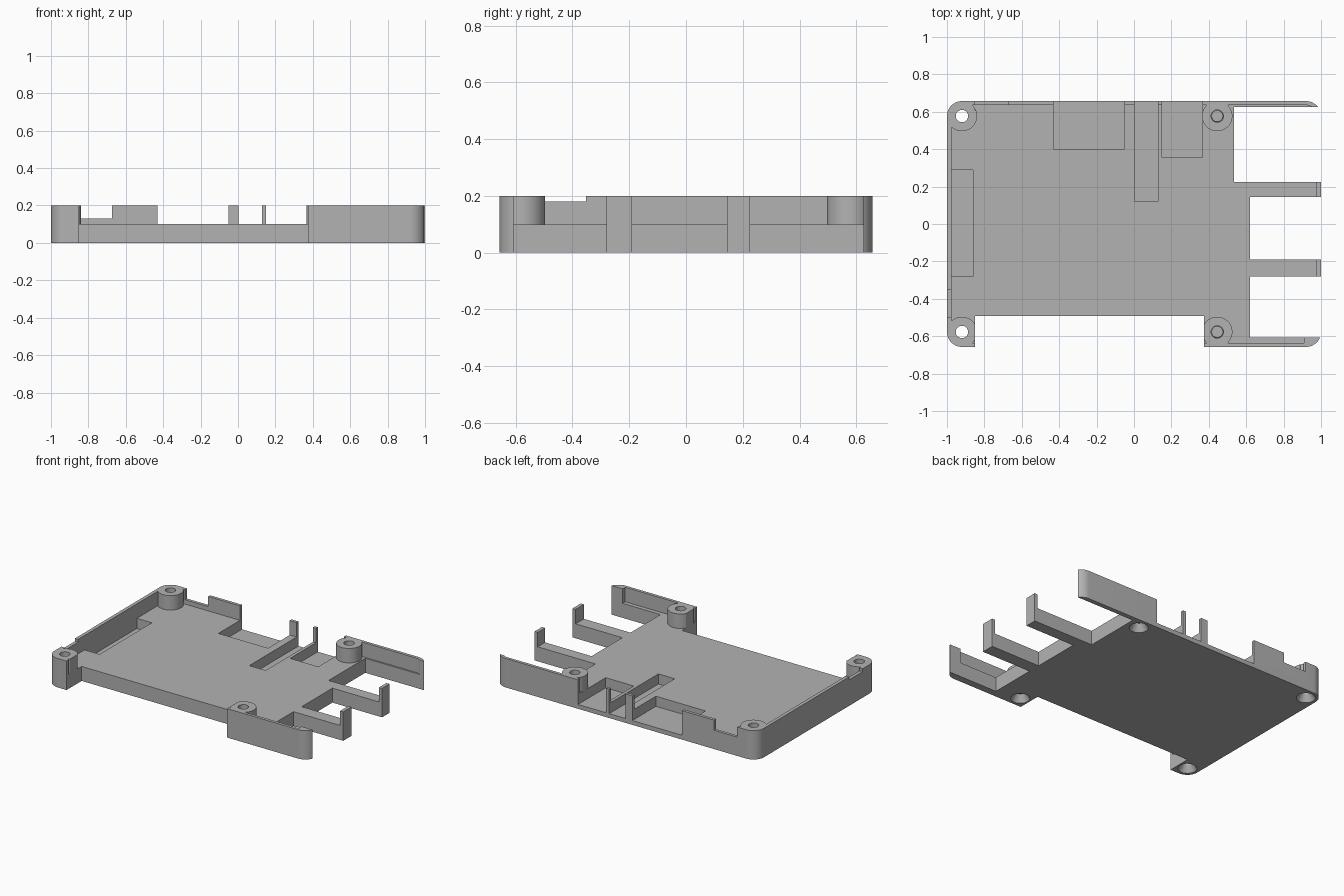
import bpy, bmesh
from math import sin, cos, pi, radians

cube = bpy.data.objects.get("Cube")
if cube:
    bpy.data.objects.remove(cube, do_unlink=True)

H, FLOOR, RECESS = 0.2, 0.1, 0.03
W, D, R = 1.0, 0.657, 0.08
SCREWS = [(x, y) for x in (-0.92, 0.445) for y in (-0.577, 0.577)]

grey = bpy.data.materials.new("plain grey plastic")
grey.use_nodes = True
colour = (0.45, 0.45, 0.45, 1)
grey.diffuse_color = colour
grey.node_tree.nodes["Principled BSDF"].inputs["Base Color"].default_value = colour


def finish(name, bm):
    bmesh.ops.recalc_face_normals(bm, faces=bm.faces)
    mesh = bpy.data.meshes.new(name)
    bm.to_mesh(mesh)
    bm.free()
    mesh.materials.append(grey)
    obj = bpy.data.objects.new(name, mesh)
    bpy.context.collection.objects.link(obj)
    return obj


def rounded_block(name, hx, hy, r, z0, z1, steps=12):
    bm = bmesh.new()
    ring = []
    for i, (sx, sy) in enumerate([(1, 1), (-1, 1), (-1, -1), (1, -1)]):
        for k in range(steps + 1):
            a = (i + k / steps) * pi / 2
            ring.append(bm.verts.new((sx * (hx - r) + r * cos(a),
                                      sy * (hy - r) + r * sin(a), z0)))
    face = bm.faces.new(ring)
    ext = bmesh.ops.extrude_face_region(bm, geom=[face])
    top = [v for v in ext["geom"] if isinstance(v, bmesh.types.BMVert)]
    bmesh.ops.translate(bm, verts=top, vec=(0, 0, z1 - z0))
    return finish(name, bm)


def box(name, x0, x1, y0, y1, z0, z1):
    bm = bmesh.new()
    bmesh.ops.create_cube(bm, size=1)
    for v in bm.verts:
        v.co = ((x0 + x1) / 2 + v.co.x * (x1 - x0),
                (y0 + y1) / 2 + v.co.y * (y1 - y0),
                (z0 + z1) / 2 + v.co.z * (z1 - z0))
    return finish(name, bm)


def cone(name, x, y, r0, r1, z0, z1):
    bm = bmesh.new()
    bmesh.ops.create_cone(bm, cap_ends=True, segments=48, radius1=r0,
                          radius2=r1, depth=z1 - z0)
    bmesh.ops.translate(bm, verts=bm.verts, vec=(x, y, (z0 + z1) / 2))
    return finish(name, bm)


def cut(target, cutter):
    mod = target.modifiers.new("cut", 'BOOLEAN')
    mod.operation, mod.solver, mod.object = 'DIFFERENCE', 'EXACT', cutter
    bpy.context.view_layer.update()
    graph = bpy.context.evaluated_depsgraph_get()
    mesh = bpy.data.meshes.new_from_object(target.evaluated_get(graph))
    target.modifiers.clear()
    target.data = mesh
    bpy.data.objects.remove(cutter, do_unlink=True)


# Tray blank, and the cavity that leaves rim walls and screw posts standing
tray = rounded_block("case_tray", W, D, R, 0, H)
cavity = rounded_block("cavity", 0.976, 0.636, 0.058, FLOOR, 0.4)
for x, y in SCREWS:
    cut(cavity, cone("post", x, y, 0.081, 0.081, 0.05, 0.5))
cut(cavity, box("front_wall_end", 0.91, 1.1, -0.7, -0.605, 0.05, 0.5))
cut(tray, cavity)

# Openings through the whole height: front notch and three right-hand bays
for x0, x1, y0, y1 in [(-0.85, 0.375, -0.8, -0.492),
                       (0.62, 1.1, -0.607, -0.28),
                       (0.62, 1.1, -0.19, 0.145),
                       (0.535, 1.1, 0.225, 0.625)]:
    cut(tray, box("bay", x0, x1, y0, y1, -0.1, 0.4))

# Connector recesses open at the back, and the closed card slot on the right side
for x0, x1, y0 in [(-0.43, -0.05, 0.4), (0.002, 0.127, 0.12), (0.15, 0.365, 0.355)]:
    cut(tray, box("recess", x0, x1, y0, 0.8, RECESS, 0.4))
cut(tray, box("card_slot", -0.976, -0.862, -0.28, 0.29, RECESS, 0.15))

# Lowered stretches of the rim
cut(tray, box("back_dip", -0.85, -0.673, 0.61, 0.8, 0.13, 0.4))
cut(tray, box("side_dip", -1.1, -0.95, -0.5, -0.352, 0.18, 0.4))

# Screw holes, countersunk from below
for x, y in SCREWS:
    cut(tray, cone("hole", x, y, 0.033, 0.033, -0.1, 0.4))
    cut(tray, cone("countersink", x, y, 0.066, 0.03, -0.01, 0.05))

bpy.ops.object.select_all(action='DESELECT')
tray.select_set(True)
bpy.context.view_layer.objects.active = tray
bpy.ops.object.shade_smooth_by_angle(angle=radians(30))
